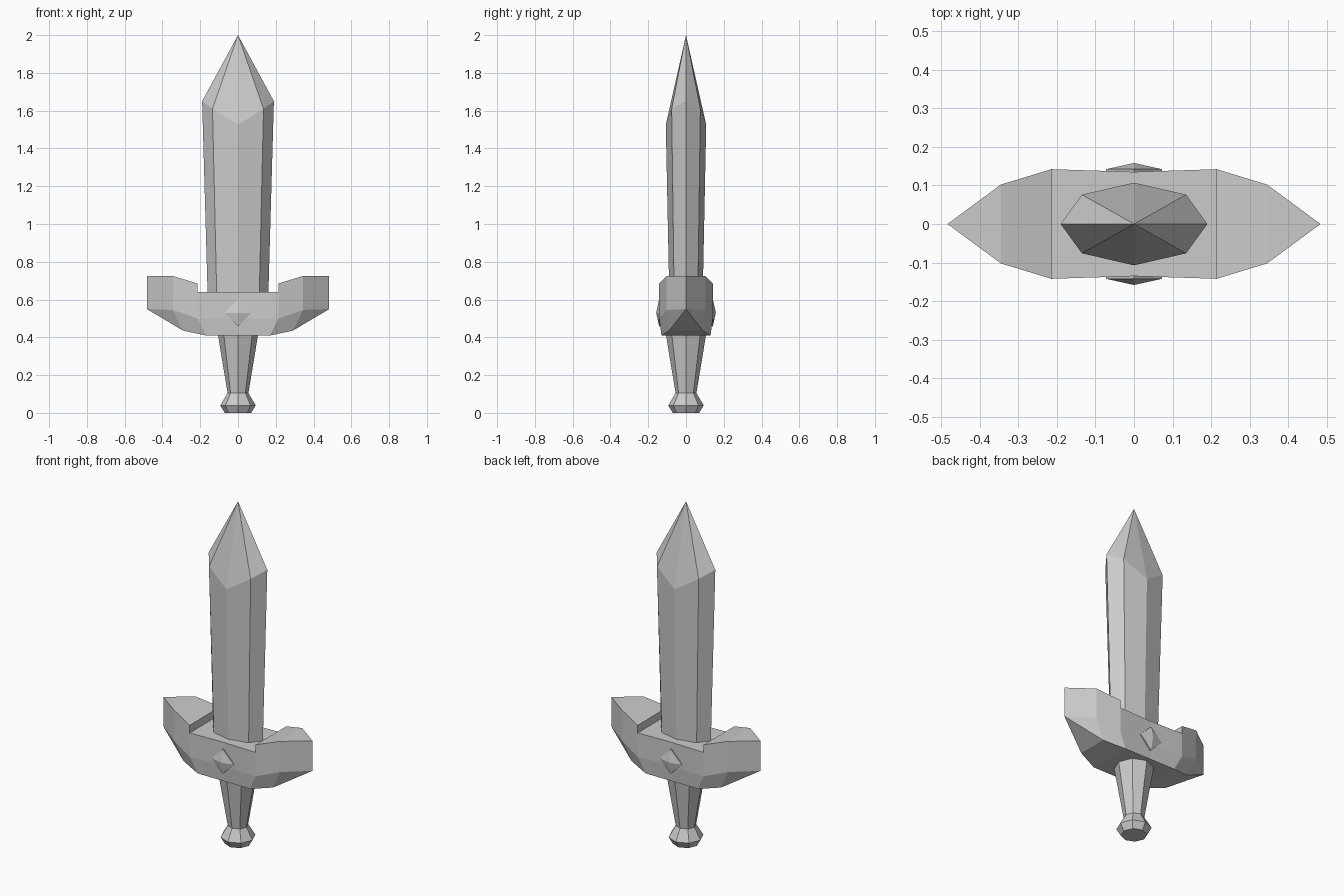
import bpy, bmesh
from math import cos, sin, pi
from mathutils import Matrix

if "Cube" in bpy.data.objects:
    bpy.data.objects.remove(bpy.data.objects["Cube"])

metal = bpy.data.materials.new("plain_grey")
metal.use_nodes = True
grey = (0.6, 0.6, 0.6, 1)
metal.diffuse_color = grey
metal.node_tree.nodes["Principled BSDF"].inputs["Base Color"].default_value = grey


def finish(name, bm):
    """Clean the mesh and link it as a flat-shaded object."""
    bmesh.ops.remove_doubles(bm, verts=bm.verts, dist=0.0005)
    bmesh.ops.recalc_face_normals(bm, faces=bm.faces)
    mesh = bpy.data.meshes.new(name)
    bm.to_mesh(mesh)
    bm.free()
    mesh.materials.append(metal)
    obj = bpy.data.objects.new(name, mesh)
    bpy.context.collection.objects.link(obj)
    return obj


def loft(name, rings):
    """Bridge equal-length rings of points and cap both ends."""
    bm = bmesh.new()
    loops = [[bm.verts.new(p) for p in ring] for ring in rings]
    n = len(loops[0])
    for a, b in zip(loops, loops[1:]):
        for i in range(n):
            j = (i + 1) % n
            corners = [a[i], a[j], b[j], b[i]]
            if len({tuple(round(c, 4) for c in v.co) for v in corners}) > 2:
                bm.faces.new(corners)
    for end in (loops[0], loops[-1]):
        if len({tuple(v.co) for v in end}) > 2:
            bm.faces.new(end)
    return finish(name, bm)


def octagon(radius, z):
    return [(radius * cos(i * pi / 4), radius * sin(i * pi / 4), z) for i in range(8)]


def blade_ring(edge, bevel, ridge, z_edge, z_bevel, z_ridge):
    """Eight points: sharp edges, bevel corners and raised centre ridges."""
    ring = []
    for sx, sy in ((1, 1), (-1, -1)):
        by = sy * ridge * 0.71
        ring += [(sx * edge, 0, z_edge), (sx * bevel, by, z_bevel),
                 (0, sy * ridge, z_ridge), (-sx * bevel, by, z_bevel)]
    return ring


# Blade with a faceted point
loft("blade", [blade_ring(0.16, 0.112, 0.088, 0.6, 0.6, 0.6),
               blade_ring(0.19, 0.135, 0.107, 1.65, 1.61, 1.525),
               [(0, 0, 2)] * 8])

# Grip and pommel
loft("grip", [octagon(0.055, 0.105), octagon(0.109, 0.43)])
loft("pommel", [octagon(0.07, 0), octagon(0.094, 0.04), octagon(0.055, 0.105)])

# Crossguard stations from tip to middle: (x, y, z) of top, side and lower corners
tip = [(0.483, 0, 0.725), (0.483, 0, 0.55), (0.483, 0, 0.55)]
wing = [(0.345, 0.102, 0.725), (0.345, 0.102, 0.545), (0.29, 0.09, 0.435)]
shoulder = [(0.214, 0.142, 0.685), (0.214, 0.142, 0.5), (0.17, 0.13, 0.41)]
step = [(0.214, 0.142, 0.64)] + shoulder[1:]
middle = [(0, 0.135, 0.64), (0, 0.135, 0.5), (0, 0.13, 0.41)]


def guard_ring(station, side):
    front = [(side * x, -y, z) for x, y, z in station]
    back = [(side * x, y, z) for x, y, z in reversed(station)]
    return front + back


half = [tip, wing, shoulder, step]
loft("crossguard", [guard_ring(s, 1) for s in half] + [guard_ring(middle, 1)]
     + [guard_ring(s, -1) for s in reversed(half)])

# Diamond studs on both faces of the guard
for name, side in (("front_stud", -1), ("back_stud", 1)):
    def diamond(r, y):
        return [(r * cos(i * pi / 2), side * y, 0.53 + r * sin(i * pi / 2)) for i in range(4)]
    loft(name, [diamond(0.072, 0.12), diamond(0.072, 0.142), diamond(0, 0.158)])
